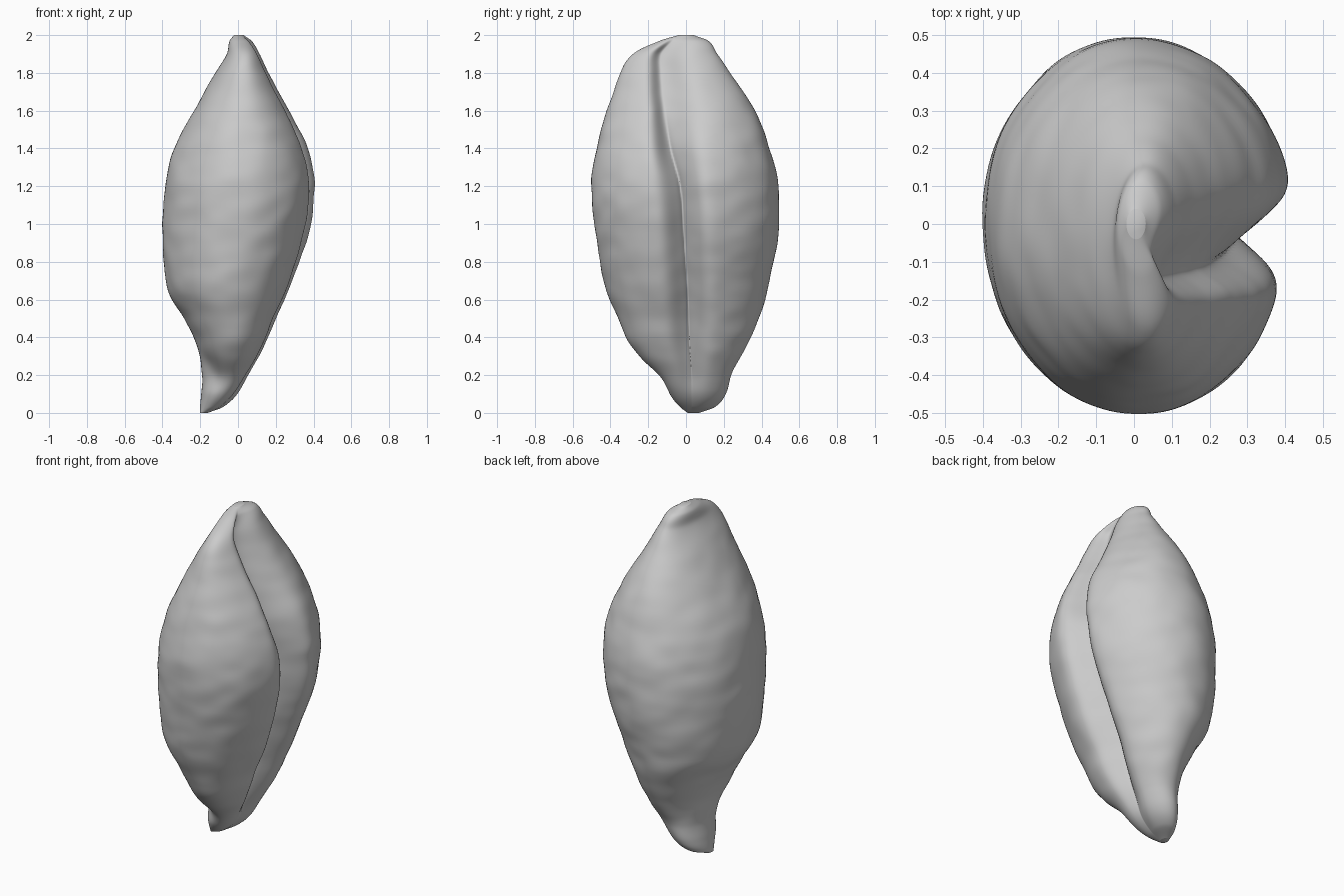
import bpy
import bmesh
from math import sin, cos, pi, exp, tanh
from mathutils import Vector, noise

cube = bpy.data.objects.get("Cube")
if cube:
    bpy.data.objects.remove(cube, do_unlink=True)

# Husk stations: height, x min, x max, y min, y max, crease y, crease depth
STATIONS = [
    (0, -.2, -.16, .01, .07, .03, 0),
    (.03, -.2, -.08, -.03, .15, .03, .01),
    (.1, -.195, 0, -.09, .21, .03, .02),
    (.2, -.19, .065, -.16, .24, .03, .04),
    (.35, -.215, .15, -.285, .315, .02, .07),
    (.5, -.285, .215, -.36, .385, .015, .09),
    (.65, -.37, .275, -.42, .43, .01, .1),
    (.95, -.4, .37, -.48, .49, -.01, .11),
    (1.2, -.385, .4, -.5, .49, -.03, .11),
    (1.4, -.335, .37, -.475, .445, -.08, .13),
    (1.6, -.235, .28, -.42, .365, -.11, .11),
    (1.8, -.12, .175, -.345, .235, -.13, .09),
    (1.9, -.06, .125, -.28, .17, -.13, .07),
    (1.97, -.045, .08, -.14, .12, -.07, .03),
    (2, -.02, .03, -.04, .04, -.03, 0),
]
RINGS, SIDES = 150, 200


def slope(i, k):
    a, b = STATIONS[max(i - 1, 0)], STATIONS[min(i + 1, len(STATIONS) - 1)]
    return (b[k] - a[k]) / (b[0] - a[0])


def station(z):
    """Smoothly interpolate the station values at a height."""
    i = 0
    while i < len(STATIONS) - 2 and z > STATIONS[i + 1][0]:
        i += 1
    a, b = STATIONS[i], STATIONS[i + 1]
    h = b[0] - a[0]
    t = (z - a[0]) / h
    s = t * t * (3 - 2 * t)
    return [a[k] + (b[k] - a[k]) * s
            + h * t * (1 - t) * ((1 - t) * slope(i, k) - t * slope(i + 1, k))
            for k in range(1, 7)]


def husk_point(z, t):
    x0, x1, y0, y1, crease_y, depth = station(z)
    cx, cy = (x0 + x1) / 2, (y0 + y1) / 2
    rx, ry = (x1 - x0) / 2, (y1 - y0) / 2
    # Points gather on the creased side, whose front lobe is a little squarer
    a = t - .6 * sin(t)
    c, s = cos(a), sin(a)
    x, y = cx + rx * c, cy + ry * s
    if c > 0:
        x = cx + rx * c ** (.88 if s < 0 else .96) * (1 + .06 * c)
        # Broad valley, with a steep front wall and gentle back near the top
        upper = min(1, max(0, (z - 1.2) / .4))
        size = .45 + .55 * min(1, ry / .35)
        back, front = .085 + .05 * upper, .085 - .035 * upper
        off = y - crease_y
        gap = off / (size * (back if off > 0 else front))
        x -= depth * c * exp(-gap * gap)
        # Narrow groove along its floor, fading out upwards
        x -= .4 * depth * (1 - upper) * c * exp(-abs(off) / .02)
        # Front lobe slightly lower than the back one
        x -= min(.02, rx * .1) * c * (.5 - .5 * tanh(off / .04))
    # Hollow beside the lower nub
    dent = (Vector((x, y, z)) - Vector((-.12, -.13, .22))).length / .09
    pull = .04 * exp(-dent * dent)
    # Soft wrinkles
    bump = noise.noise(Vector((x * 7, y * 7, z * 11))) * .005
    bump += noise.noise(Vector((x * 3, y * 3, z * 4 + 7))) * .005
    out = Vector((x - cx, y - cy, 0))
    fade = min(1, out.length / .2)
    p = Vector((x, y, z))
    if out.length > 0:
        p += out.normalized() * (bump * fade - pull)
    return p


# Seed husk lofted from rings
bm = bmesh.new()
rings = []
for j in range(RINGS):
    height = 1 - cos(pi * j / (RINGS - 1))
    rings.append([bm.verts.new(husk_point(height, -pi + 2 * pi * i / SIDES))
                  for i in range(SIDES)])
for low, high in zip(rings, rings[1:]):
    for i in range(SIDES):
        n = (i + 1) % SIDES
        bm.faces.new((low[i], low[n], high[n], high[i]))
bm.faces.new(list(reversed(rings[0])))
bm.faces.new(rings[-1])
bmesh.ops.recalc_face_normals(bm, faces=bm.faces[:])
mesh = bpy.data.meshes.new("seed_husk")
bm.to_mesh(mesh)
bm.free()
mesh.shade_smooth()

# Plain grey husk
grey = bpy.data.materials.new("husk_grey")
grey.use_nodes = True
colour = (.6, .6, .6, 1)
grey.diffuse_color = colour
grey.node_tree.nodes["Principled BSDF"].inputs["Base Color"].default_value = colour
mesh.materials.append(grey)

husk = bpy.data.objects.new("seed_husk", mesh)
bpy.context.collection.objects.link(husk)
